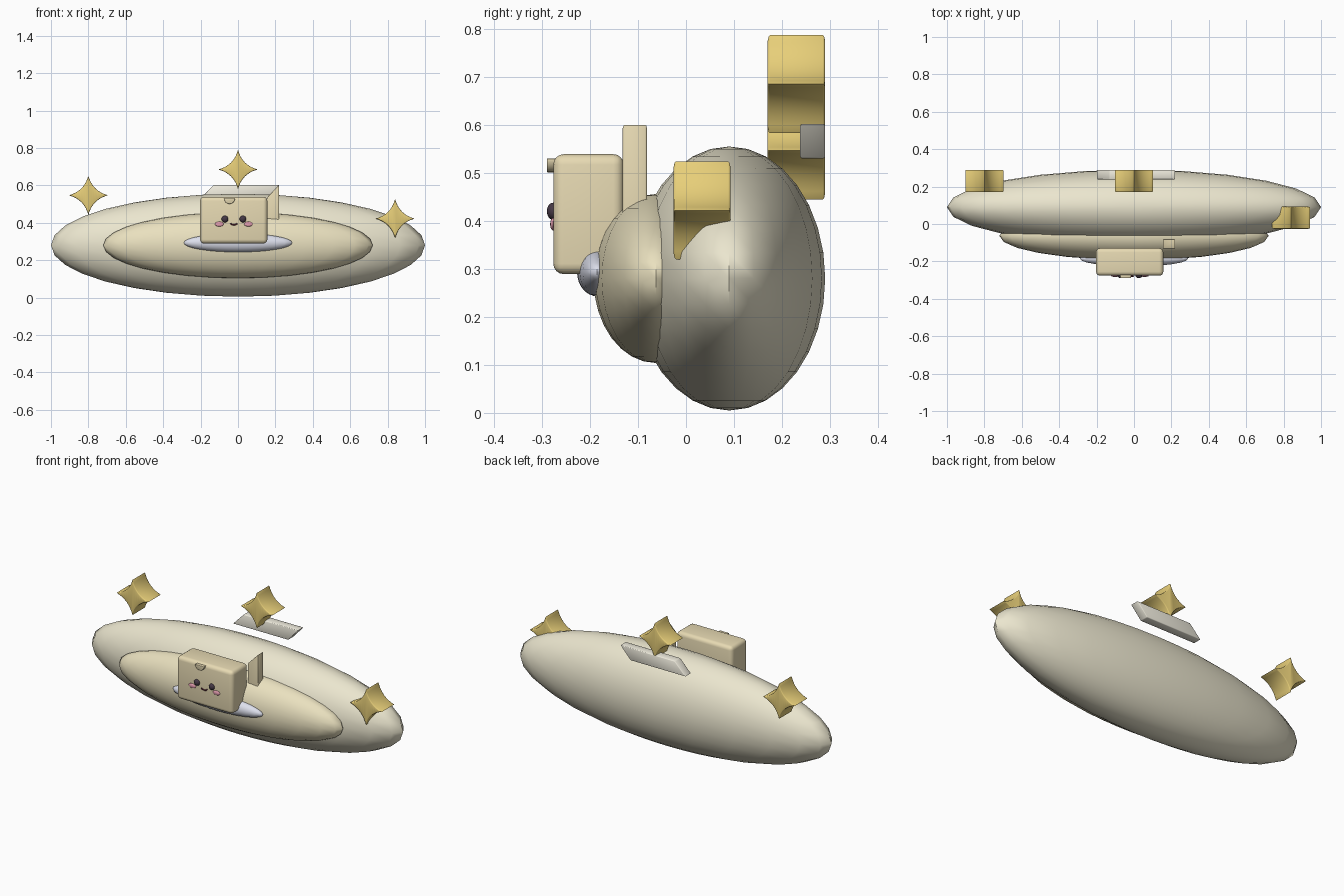
import bpy, bmesh, math
from mathutils import Matrix

if "Cube" in bpy.data.objects:
    bpy.data.objects.remove(bpy.data.objects["Cube"])


def material(name, rgb):
    m = bpy.data.materials.new(name)
    m.diffuse_color = (*rgb, 1)
    m.use_nodes = True
    m.node_tree.nodes["Principled BSDF"].inputs["Base Color"].default_value = m.diffuse_color
    return m


CREAM = material("cream", (0.83, 0.79, 0.62))
BUTTER = material("butter", (0.82, 0.75, 0.52))
BOX = material("box_cream", (0.80, 0.70, 0.45))
PALE = material("pale", (0.87, 0.84, 0.73))
SILVER = material("silver", (0.72, 0.74, 0.84))
GOLD = material("gold", (0.80, 0.62, 0.19))
DARK = material("dark", (0.06, 0.04, 0.06))
PINK = material("pink", (0.82, 0.36, 0.46))
MOUTH = material("mouth", (0.14, 0.03, 0.05))


def finish(name, bm, mat):
    me = bpy.data.meshes.new(name)
    bmesh.ops.recalc_face_normals(bm, faces=bm.faces[:])
    bm.to_mesh(me)
    bm.free()
    me.materials.append(mat)
    ob = bpy.data.objects.new(name, me)
    bpy.context.collection.objects.link(ob)
    bpy.ops.object.select_all(action='DESELECT')
    bpy.context.view_layer.objects.active = ob
    ob.select_set(True)
    bpy.ops.object.shade_smooth_by_angle(angle=math.radians(50))
    return ob


def ellipsoid(name, loc, radii, mat, seg=24, rings=16):
    bm = bmesh.new()
    bmesh.ops.create_uvsphere(bm, u_segments=seg, v_segments=rings, radius=1)
    bmesh.ops.scale(bm, vec=radii, verts=bm.verts)
    bmesh.ops.translate(bm, vec=loc, verts=bm.verts)
    ob = finish(name, bm, mat)
    ob.data.shade_smooth()
    return ob


def bevel_sharp(bm, width, segments):
    edges = [e for e in bm.edges if e.calc_face_angle(0) > math.radians(35)]
    bmesh.ops.bevel(bm, geom=edges, offset=width, segments=segments,
                    profile=0.5, affect='EDGES', clamp_overlap=True)


def prism(name, profile, y0, y1, mat, bevel=0.004):
    """Extrude an x-z outline from y0 to y1."""
    bm = bmesh.new()
    face = bm.faces.new([bm.verts.new((x, y0, z)) for x, z in profile])
    ext = bmesh.ops.extrude_face_region(bm, geom=[face], use_keep_orig=True)
    verts = [v for v in ext["geom"] if isinstance(v, bmesh.types.BMVert)]
    bmesh.ops.translate(bm, vec=(0, y1 - y0, 0), verts=verts)
    bmesh.ops.recalc_face_normals(bm, faces=bm.faces[:])
    bevel_sharp(bm, bevel, 2)
    return finish(name, bm, mat)


def star_outline(cx, cz, r=0.105, pull=0.022, steps=8):
    pts = []
    for q in range(4):
        c, s = round(math.cos(q * math.pi / 2)), round(math.sin(q * math.pi / 2))
        for i in range(steps):
            t = i / steps
            x = r * (1 - t) ** 2 + 2 * t * (1 - t) * pull
            z = r * t * t + 2 * t * (1 - t) * pull
            pts.append((cx + c * x - s * z, cz + s * x + c * z))
    return pts


# Stacked dishes
ellipsoid("large_dish", (0, 0.09, 0.28), (1.0, 0.2, 0.275), CREAM)
ellipsoid("small_dish", (0, -0.063, 0.28), (0.72, 0.13, 0.176), BUTTER)
ellipsoid("plate", (0, -0.185, 0.293), (0.29, 0.042, 0.05), SILVER)

# Rounded box body
bm = bmesh.new()
bmesh.ops.create_cube(bm, size=1, matrix=Matrix.Translation((-0.023, -0.203, 0.414))
                      @ Matrix.Diagonal((0.36, 0.147, 0.25, 1)))
bevel_sharp(bm, 0.022, 4)
finish("box_body", bm, BOX)

# Slanted side and top panels of the box
prism("box_side_panel", [(0.155, 0.535), (0.22, 0.602), (0.22, 0.355), (0.155, 0.29)],
      -0.132, -0.081, BOX)
prism("box_top_panel", [(-0.2, 0.53), (-0.13, 0.602), (0.22, 0.602), (0.155, 0.53)],
      0.238, 0.29, PALE)

# Half-round tab at the top of the box front
tab = [(-0.045 + 0.029 * math.cos(a), 0.53 + 0.029 * math.sin(a))
       for a in (math.pi + math.pi * i / 12 for i in range(13))]
prism("box_tab", tab, -0.29, -0.265, BOX, 0.002)

# Face
for side, sx in (("left", -1), ("right", 1)):
    ellipsoid(side + "_eye", (-0.022 + sx * 0.048, -0.276, 0.42),
              (0.018, 0.014, 0.018), DARK, 16, 12)
    ellipsoid(side + "_cheek", (-0.022 + sx * 0.078, -0.277, 0.393),
              (0.023, 0.006, 0.013), PINK, 16, 10)
cu = bpy.data.curves.new("mouth", 'CURVE')
cu.dimensions = '3D'
cu.bevel_depth = 0.0035
cu.bevel_resolution = 2
cu.use_fill_caps = True
sp = cu.splines.new('POLY')
sp.points.add(8)
for i, p in enumerate(sp.points):
    a = math.pi * (1.1 + 0.8 * i / 8)
    p.co = (-0.022 + 0.019 * math.cos(a), -0.279, 0.402 + 0.013 * math.sin(a), 1)
cu.materials.append(MOUTH)
bpy.context.collection.objects.link(bpy.data.objects.new("mouth", cu))

# Four-pointed stars
for name, cx, cz, y0, y1 in (("left_star", -0.8, 0.547, 0.17, 0.29),
                             ("top_star", 0.0, 0.685, 0.17, 0.29),
                             ("right_star", 0.84, 0.422, -0.026, 0.093)):
    prism(name, star_outline(cx, cz), y0, y1, GOLD, 0.005)
